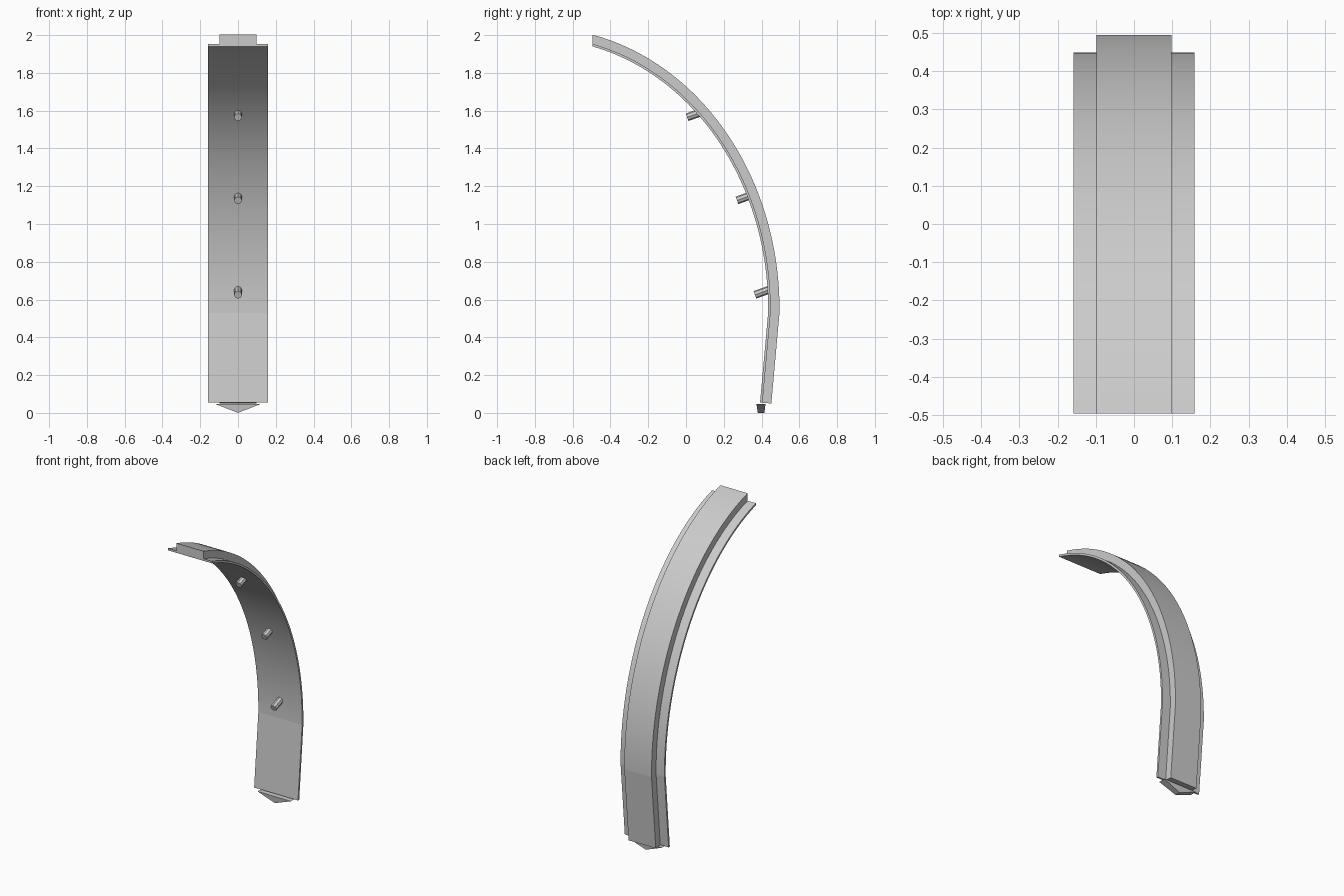
import bpy, bmesh, math
from mathutils import Vector, Matrix

cube = bpy.data.objects.get("Cube")
if cube:
    bpy.data.objects.remove(cube, do_unlink=True)

grey = bpy.data.materials.new("plain_grey")
grey.use_nodes = True
grey.diffuse_color = (0.6, 0.6, 0.6, 1)
grey.node_tree.nodes["Principled BSDF"].inputs["Base Color"].default_value = (0.6, 0.6, 0.6, 1)


def finish(name, bm, angle):
    bmesh.ops.recalc_face_normals(bm, faces=bm.faces[:])
    mesh = bpy.data.meshes.new(name)
    bm.to_mesh(mesh)
    bm.free()
    mesh.materials.append(grey)
    obj = bpy.data.objects.new(name, mesh)
    bpy.context.collection.objects.link(obj)
    bpy.ops.object.select_all(action='DESELECT')
    bpy.context.view_layer.objects.active = obj
    obj.select_set(True)
    bpy.ops.object.shade_smooth_by_angle(angle=math.radians(angle))
    return obj


# Inner curve of the rib: straight foot, then an elliptical arc to the tip
FRONT_Y, INNER_Y, CENTRE_Z = -0.495, 0.435, 0.55
A, B, SEGMENTS = 1.216, 1.43, 48
t_end = math.acos(1 - (INNER_Y - FRONT_Y) / A)
t_start = -0.014
foot = Vector((0.392, 0.055))
path = []
for i in range(SEGMENTS + 1):
    t = t_start + (t_end - t_start) * i / SEGMENTS
    point = Vector((INNER_Y - A + A * math.cos(t), CENTRE_Z + B * math.sin(t)))
    normal = Vector((math.cos(t) / A, math.sin(t) / B)).normalized()
    path.append((point, normal))
run = path[0][0] - foot
path.insert(0, (foot, Vector((run.y, -run.x)).normalized()))

# Stepped cross-section: wide thin flange with a narrower raised band
FLANGE, BAND, STEP, THICK = 0.158, 0.098, 0.013, 0.06
half = [(FLANGE, 0), (FLANGE, STEP), (BAND, STEP), (BAND, THICK)]
section = half + [(-x, d) for x, d in reversed(half)]

bm = bmesh.new()
rings = []
for i, (point, normal) in enumerate(path):
    ring = []
    for x, d in section:
        if i == len(path) - 1:  # upright cut at the tip
            pos = point + Vector((0, d / normal.y))
        else:
            pos = point + normal * d
        ring.append(bm.verts.new((x, pos.x, pos.y)))
    rings.append(ring)
n = len(section)
for low, high in zip(rings, rings[1:]):
    for k in range(n):
        bm.faces.new((low[k], low[(k + 1) % n], high[(k + 1) % n], high[k]))
for ring in (rings[0], rings[-1]):  # end caps as a flange and a band
    bm.faces.new([ring[k] for k in (0, 1, 2, 5, 6, 7)])
    bm.faces.new([ring[k] for k in (2, 3, 4, 5)])
finish("curved_rib", bm, 3.2)

# Pegs on the inner side
tilt = math.radians(20)
direction = Vector((0, math.cos(tilt), math.sin(tilt)))
for name, y, z in (("lower_peg", 0.365, 0.625),
                   ("middle_peg", 0.270, 1.125),
                   ("upper_peg", 0.006, 1.565)):
    bm = bmesh.new()
    length = 0.085
    place = Matrix.Translation(Vector((0, y, z)) + direction * length / 2)
    turn = direction.to_track_quat('Z', 'X').to_matrix().to_4x4()
    bmesh.ops.create_cone(bm, cap_ends=True, segments=8, radius1=0.021,
                          radius2=0.021, depth=length, matrix=place @ turn)
    finish(name, bm, 30)

# Pointed wedge under the foot
bm = bmesh.new()
front, back = [[bm.verts.new(v) for v in ((-0.12, y, 0.047), (0.12, y, 0.047), (0, tip, 0))]
               for y, tip in ((0.373, 0.38), (0.421, 0.415))]
bm.faces.new(front)
bm.faces.new(back)
for k in range(3):
    j = (k + 1) % 3
    bm.faces.new((front[k], front[j], back[j], back[k]))
finish("foot_wedge", bm, 10)
